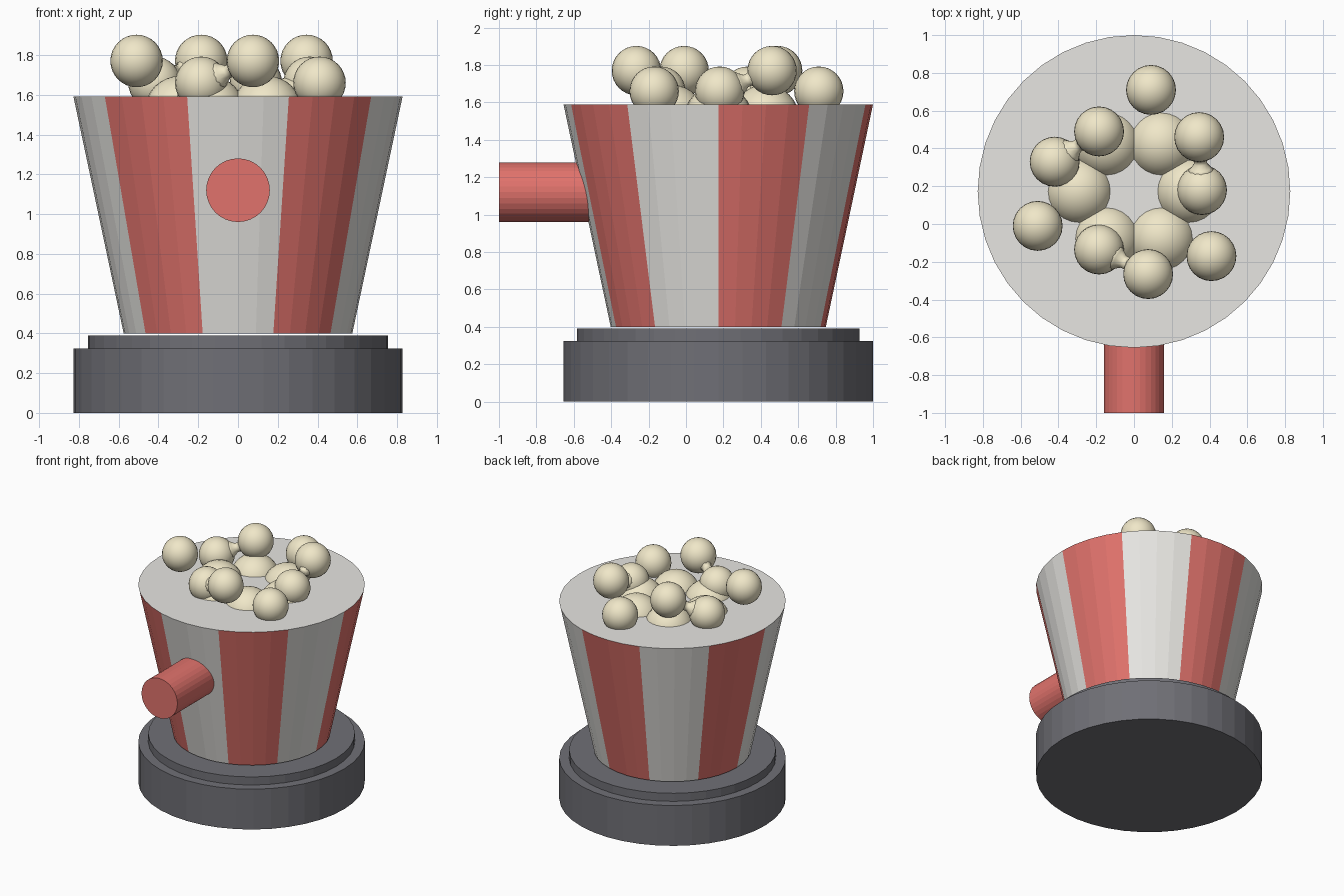
import bpy, bmesh, math
from mathutils import Vector, Matrix

if "Cube" in bpy.data.objects:
    bpy.data.objects.remove(bpy.data.objects["Cube"])

CY = 0.1725      # y of the main axis


def material(name, rgb):
    m = bpy.data.materials.new(name)
    m.diffuse_color = (*rgb, 1)
    m.use_nodes = True
    m.node_tree.nodes["Principled BSDF"].inputs["Base Color"].default_value = m.diffuse_color
    return m


RED = material("red", (0.75, 0.17, 0.15))
WHITE = material("white", (0.80, 0.79, 0.76))
DARK = material("dark_grey", (0.16, 0.16, 0.18))
CREAM = material("cream", (0.87, 0.80, 0.58))


def finish(name, bm, mats, smooth=False):
    bmesh.ops.recalc_face_normals(bm, faces=bm.faces)
    me = bpy.data.meshes.new(name)
    bm.to_mesh(me)
    bm.free()
    for m in mats:
        me.materials.append(m)
    for p in me.polygons:
        p.use_smooth = smooth
    ob = bpy.data.objects.new(name, me)
    bpy.context.collection.objects.link(ob)
    return ob


def lathe(bm, profile, sides, matrix):
    """Closed solid of revolution about local z from (radius, z) pairs."""
    rings = [[bm.verts.new(matrix @ Vector((r * math.sin(2 * math.pi * i / sides),
                                            -r * math.cos(2 * math.pi * i / sides), z)))
              for i in range(sides)] for r, z in profile]
    walls = []
    for a, b in zip(rings, rings[1:]):
        for i in range(sides):
            j = (i + 1) % sides
            walls.append(bm.faces.new((a[i], a[j], b[j], b[i])))
    bm.faces.new(rings[0][::-1])
    bm.faces.new(rings[-1])
    return walls


axis = Matrix.Translation((0, CY, 0))

# stepped round base
bm = bmesh.new()
lathe(bm, [(0.8275, 0), (0.8275, 0.325), (0.755, 0.325), (0.755, 0.39)], 40, axis)
finish("base", bm, [DARK])

# striped bucket: ten stripes of four facets, white at the front
bm = bmesh.new()
for i, f in enumerate(lathe(bm, [(0.575, 0.4), (0.8275, 1.59)], 40, axis)):
    f.material_index = ((i + 2) // 4) % 2
finish("bucket", bm, [WHITE, RED])

# handle sticking out of the front
bm = bmesh.new()
lathe(bm, [(0.16, 0), (0.16, 0.6)], 32,
      Matrix.Translation((0, -1, 1.12)) @ Matrix.Rotation(-math.pi / 2, 4, 'X'))
finish("handle", bm, [RED])


def ball(bm, pos, radius):
    bmesh.ops.create_uvsphere(bm, u_segments=24, v_segments=16, radius=radius,
                              matrix=Matrix.Translation(pos))


# ring of large half-sunk kernels
bm = bmesh.new()
for i in range(6):
    a = i * math.pi / 3
    ball(bm, (0.29 * math.cos(a), CY + 0.29 * math.sin(a), 1.513), 0.182)
finish("large_kernels", bm, [CREAM], True)

# small kernels on top, at two heights
LOW, HIGH = 1.66, 1.77
kernels = [Vector(p) for p in [
    (0.09, 0.71, LOW), (-0.51, -0.01, HIGH), (0.41, -0.17, LOW),
    (-0.185, 0.49, HIGH), (-0.42, 0.33, LOW),
    (0.345, 0.46, HIGH), (0.36, 0.18, LOW),
    (0.075, -0.265, HIGH), (-0.185, -0.135, LOW)]]
bm = bmesh.new()
for p in kernels:
    ball(bm, p, 0.132)
# thin necks joining the close pairs
for i in (3, 5, 7):
    d = kernels[i + 1] - kernels[i]
    n = d.length
    lathe(bm, [(0.075, 0.1), (0.035, 0.13), (0.035, n / 2), (0.055, n - 0.125), (0.08, n - 0.1)], 12,
          Matrix.Translation(kernels[i]) @ d.to_track_quat('Z', 'Y').to_matrix().to_4x4())
finish("small_kernels", bm, [CREAM], True)
